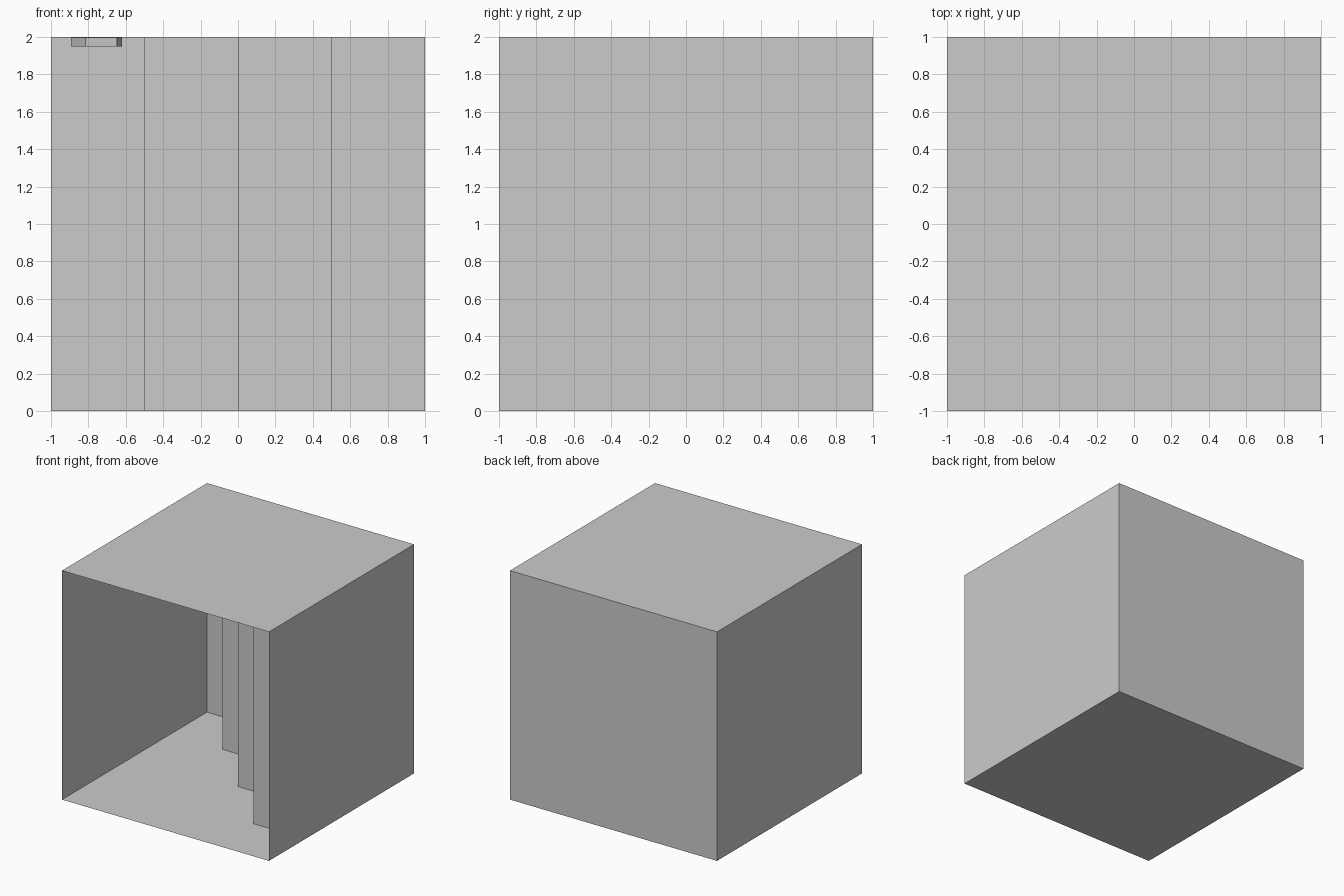
import bpy
import bmesh
import math

cube = bpy.data.objects.get("Cube")
if cube:
    bpy.data.objects.remove(cube, do_unlink=True)

GREY = (0.6, 0.6, 0.6, 1.0)
grey = bpy.data.materials.new("plain grey")
grey.use_nodes = True
grey.diffuse_color = GREY
grey.node_tree.nodes["Principled BSDF"].inputs["Base Color"].default_value = GREY


def add_object(name, bm):
    mesh = bpy.data.meshes.new(name)
    bm.to_mesh(mesh)
    bm.free()
    mesh.materials.append(grey)
    obj = bpy.data.objects.new(name, mesh)
    bpy.context.collection.objects.link(obj)
    return obj


# Thin-walled room, open at the front
bm = bmesh.new()
bmesh.ops.create_cube(bm, size=2)
bmesh.ops.translate(bm, verts=bm.verts, vec=(0, 0, 1))
bm.normal_update()
front = [f for f in bm.faces if f.normal.y < -0.9]
bmesh.ops.delete(bm, geom=front, context='FACES_ONLY')
add_object("room_shell", bm)

# Stepped inner wall: three upright steps coming forward towards the right
STEP = 0.5
path = [(-STEP, 1.0)]
for i in range(3):
    x, y = -STEP + i * STEP, STEP - i * STEP
    path += [(x, y), (x + STEP, y)]
bm = bmesh.new()
columns = [(bm.verts.new((x, y, 0)), bm.verts.new((x, y, 2))) for x, y in path]
for (low_a, top_a), (low_b, top_b) in zip(columns, columns[1:]):
    bm.faces.new((low_a, low_b, top_b, top_a))
add_object("stepped_wall", bm)

# Five-sided fitting under the ceiling in the back corner
bm = bmesh.new()
bmesh.ops.create_cone(bm, cap_ends=True, segments=5, radius1=0.145,
                      radius2=0.145, depth=0.048)
# Turn one corner to point diagonally out of the room corner
v = bm.verts[:][0].co
turn = math.radians(-45) - math.atan2(v.y, v.x)
fitting = add_object("ceiling_fitting", bm)
fitting.rotation_euler.z = turn
fitting.location = (-0.75, 0.75, 1.974)
